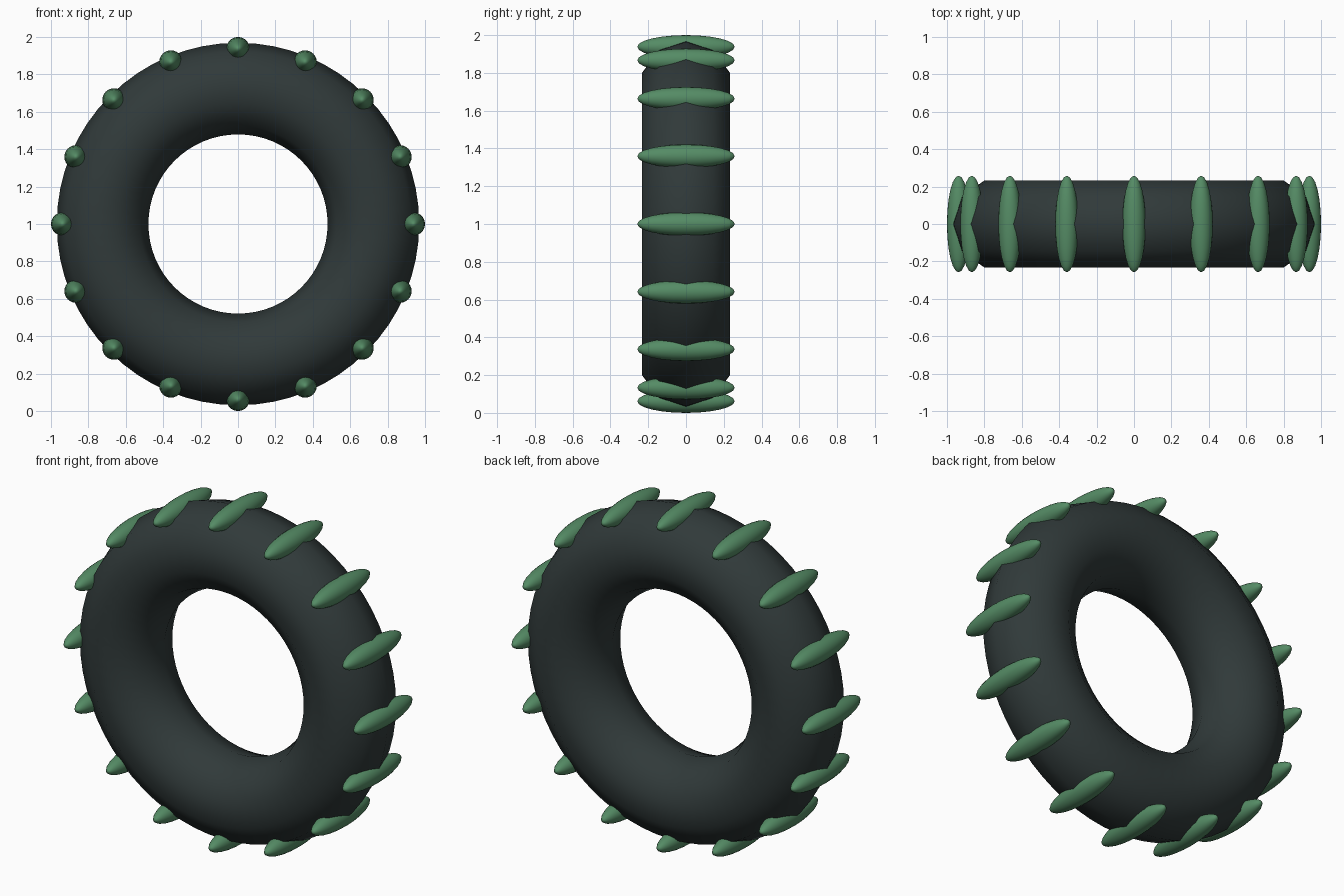
import bpy, math

if "Cube" in bpy.data.objects:
    bpy.data.objects.remove(bpy.data.objects["Cube"])

def material(name, rgb):
    m = bpy.data.materials.new(name)
    m.diffuse_color = (*rgb, 1)
    m.use_nodes = True
    m.node_tree.nodes["Principled BSDF"].inputs["Base Color"].default_value = m.diffuse_color
    return m

rubber = material("dark_rubber", (0.03, 0.042, 0.042))
green = material("green_tread", (0.09, 0.26, 0.13))

# Tyre ring, standing upright with its axle along y
bpy.ops.mesh.primitive_torus_add(
    major_radius=0.724, minor_radius=0.245, major_segments=64, minor_segments=10,
    location=(0, 0, 1), rotation=(math.pi / 2, 0, 0))
tyre = bpy.context.object
tyre.name = "tyre"
tyre.data.materials.append(rubber)
bpy.ops.object.shade_smooth()

# Tread lugs: long ellipsoids lying across the tyre
COUNT, RADIUS = 16, 0.938
for i in range(COUNT):
    a = 2 * math.pi * i / COUNT
    bpy.ops.mesh.primitive_uv_sphere_add(
        segments=24, ring_count=12, radius=1,
        location=(RADIUS * math.cos(a), 0, 1 + RADIUS * math.sin(a)),
        rotation=(math.pi / 2, 0, 0))
    lug = bpy.context.object
    lug.name = f"tread_lug_{i + 1}"
    lug.scale = (0.062, 0.062, 0.258)
    lug.data.materials.append(green)
    bpy.ops.object.shade_smooth()
